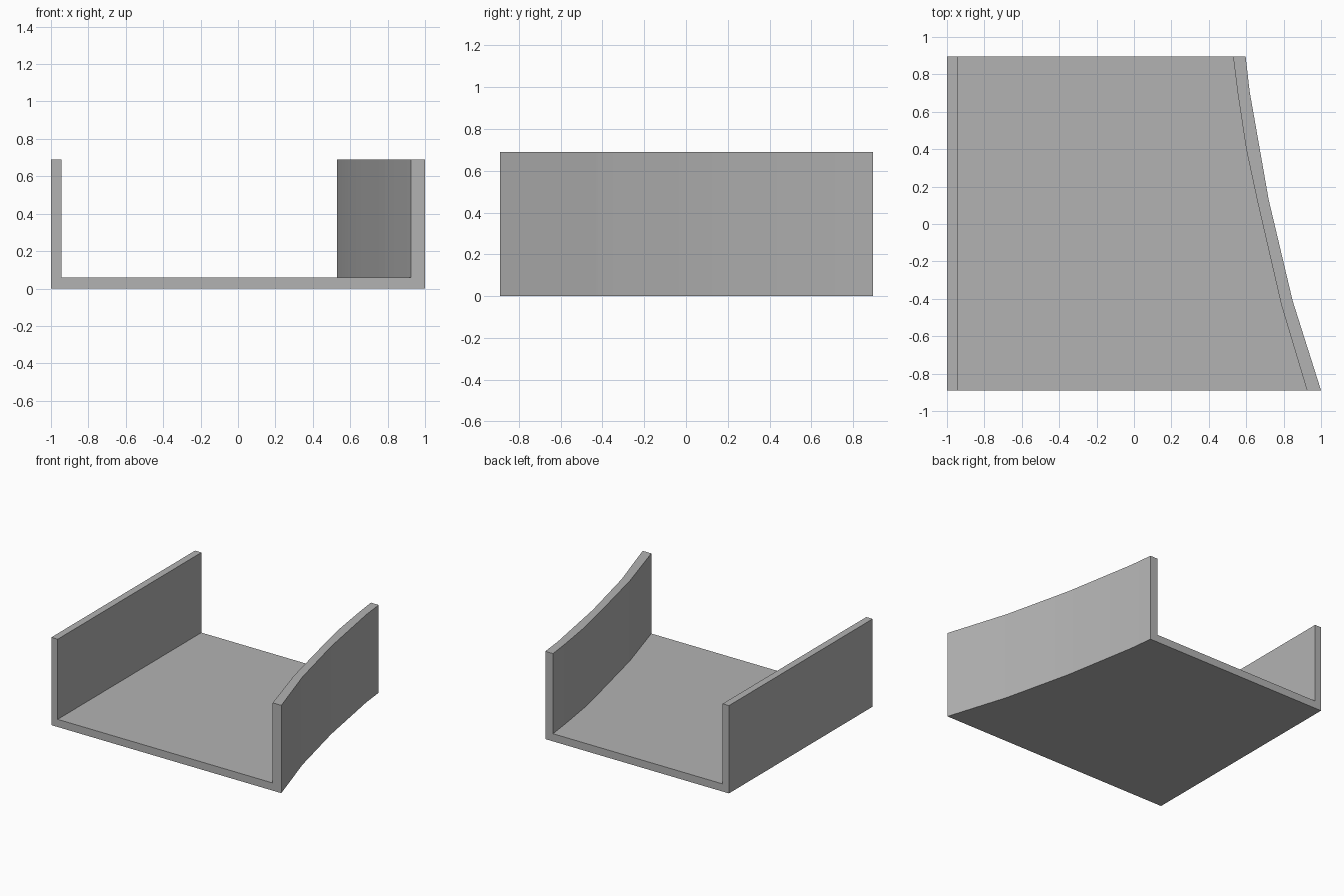
import bpy, bmesh, math

cube = bpy.data.objects.get("Cube")
if cube:
    bpy.data.objects.remove(cube, do_unlink=True)

BACK, FRONT = 0.895, -0.89
FLOOR, TOP = 0.06, 0.69
LEFT, LEFT_INNER = -1.0, -0.945

grey = bpy.data.materials.new("plain grey")
grey.use_nodes = True
colour = (0.45, 0.45, 0.45, 1)
grey.diffuse_color = colour
grey.node_tree.nodes["Principled BSDF"].inputs["Base Color"].default_value = colour

# Plan curves of the bowed wall, front to back
outer = [(1.0, FRONT), (0.848, -0.41), (0.72, 0.13), (0.618, 0.71), (0.597, BACK)]
inner = [(0.925, FRONT), (0.787, -0.43), (0.66, 0.12), (0.6, 0.4), (0.553, 0.71), (0.53, BACK)]


def curve_x(curve, y):
    """Position across the tray where a plan curve passes depth y."""
    for (x0, y0), (x1, y1) in zip(curve, curve[1:]):
        if y <= y1:
            return x0 + (x1 - x0) * (y - y0) / (y1 - y0)
    return curve[-1][0]


# Tray: one U-shaped cross-section lofted from front to back
depths = sorted({y for x, y in outer + inner})
bm = bmesh.new()
rings = []
for y in depths:
    xo, xi = curve_x(outer, y), curve_x(inner, y)
    section = [(LEFT, 0), (xo, 0), (xo, TOP), (xi, TOP), (xi, FLOOR),
               (LEFT_INNER, FLOOR), (LEFT_INNER, TOP), (LEFT, TOP)]
    rings.append([bm.verts.new((x, y, z)) for x, z in section])
for a, b in zip(rings, rings[1:]):
    for i in range(len(a)):
        j = (i + 1) % len(a)
        bm.faces.new((a[i], a[j], b[j], b[i]))

# Open ends
bm.faces.new(rings[0])
bm.faces.new(rings[-1])
bmesh.ops.recalc_face_normals(bm, faces=bm.faces)

mesh = bpy.data.meshes.new("tray")
bm.to_mesh(mesh)
bm.free()
mesh.materials.append(grey)
tray = bpy.data.objects.new("tray", mesh)
bpy.context.collection.objects.link(tray)
bpy.context.view_layer.objects.active = tray
tray.select_set(True)
bpy.ops.object.shade_smooth_by_angle(angle=math.radians(30))
